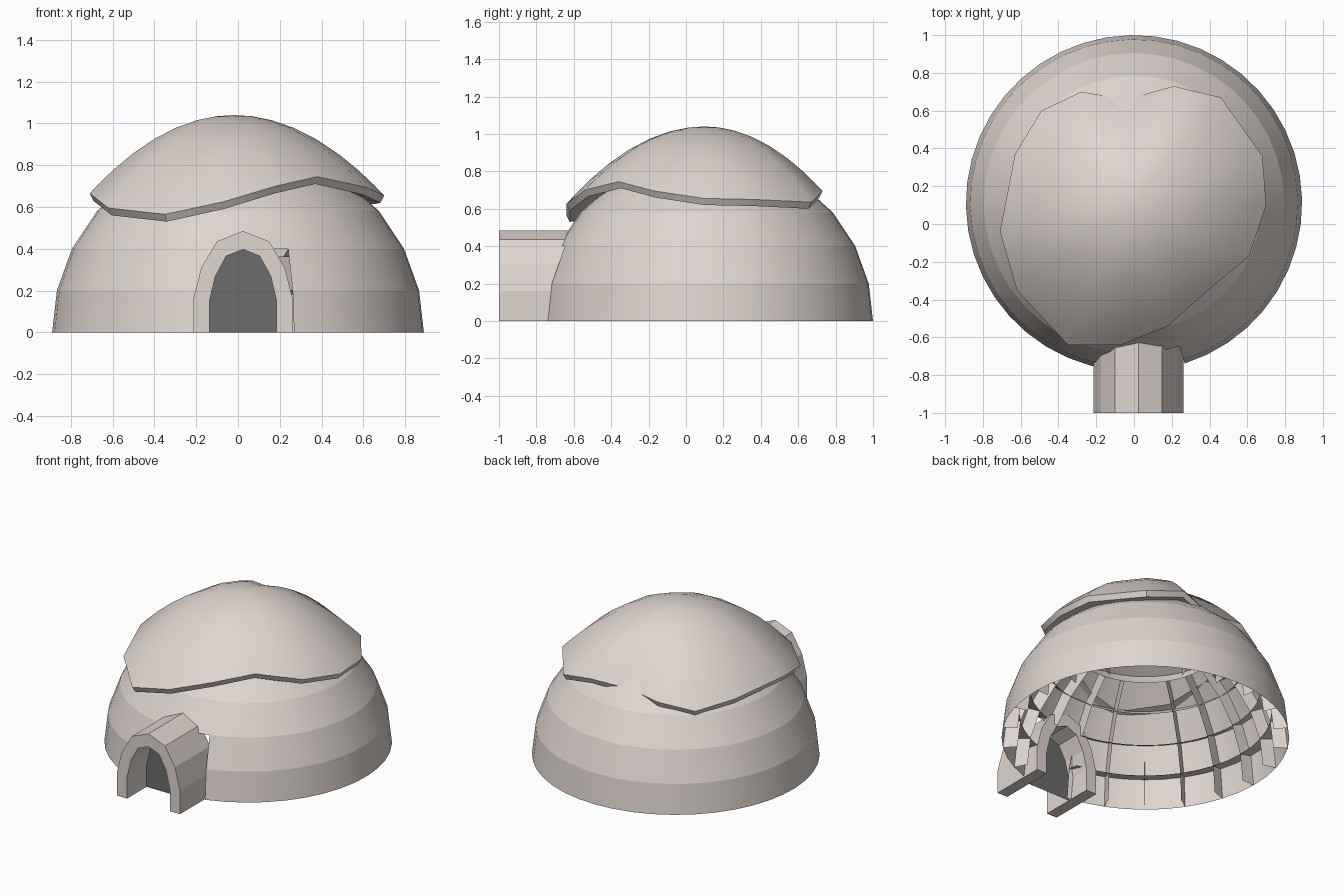
import bpy, bmesh, math
from mathutils import Vector

if "Cube" in bpy.data.objects:
    bpy.data.objects.remove(bpy.data.objects["Cube"])


def material(name, col):
    m = bpy.data.materials.new(name)
    m.diffuse_color = (*col, 1)
    m.use_nodes = True
    m.node_tree.nodes["Principled BSDF"].inputs["Base Color"].default_value = m.diffuse_color
    return m


SNOW = material("snow", (0.74, 0.67, 0.63))
DARK = material("dark_opening", (0.15, 0.15, 0.15))


def make(name, bm, mat, angle=None):
    me = bpy.data.meshes.new(name)
    bm.to_mesh(me)
    bm.free()
    me.materials.append(mat)
    ob = bpy.data.objects.new(name, me)
    bpy.context.collection.objects.link(ob)
    if angle:
        bpy.ops.object.select_all(action='DESELECT')
        bpy.context.view_layer.objects.active = ob
        ob.select_set(True)
        bpy.ops.object.shade_smooth_by_angle(angle=math.radians(angle))
    return ob


def face(bm, pts):
    return bm.faces.new([p if isinstance(p, bmesh.types.BMVert) else bm.verts.new(p) for p in pts])


# Dome: rows of blocks on a sphere, open below, with joint walls running inward
R, CY, N = 0.89, 0.11, 44
HEIGHTS = [0, 0.2, 0.4, 0.58, 0.73, 0.835, 0.885]
DOOR_X = 0.024


def dome_pt(i, z, depth=0.0):
    a = math.radians(91.2) - i * math.tau / N
    p = Vector((math.cos(a), math.sin(a), 0)) * math.sqrt(R * R - z * z)
    p.z = z
    p *= (R - depth) / R
    return p + Vector((0, CY, 0))


def in_door(i, row):
    p = dome_pt(i, 0)
    return row < 2 and p.y < 0 and abs(p.x - DOOR_X) < 0.19


for row, (z0, z1) in enumerate(zip(HEIGHTS, HEIGHTS[1:])):
    bm = bmesh.new()
    lo = [bm.verts.new(dome_pt(i, z0)) for i in range(N)]
    hi = [bm.verts.new(dome_pt(i, z1)) for i in range(N)]
    for i in range(N):
        j = (i + 1) % N
        if not in_door(i + 0.5, row):
            face(bm, [lo[j], lo[i], hi[i], hi[j]])
    if row == len(HEIGHTS) - 2:
        face(bm, hi[::-1])
    make(f"block_row_{row + 1}", bm, SNOW, 12)

bm = bmesh.new()
DEPTH = 0.09
for row, (z0, z1) in enumerate(zip(HEIGHTS[:4], HEIGHTS[1:5])):
    for i in range(1, N, 2):           # upright joints
        if not in_door(i, row):
            face(bm, [dome_pt(i, z0), dome_pt(i, z1), dome_pt(i, z1, DEPTH), dome_pt(i, z0, DEPTH)])
    for i in range(N):                 # level joints
        if not in_door(i + 0.5, row):
            face(bm, [dome_pt(i, z1), dome_pt(i + 1, z1), dome_pt(i + 1, z1, DEPTH), dome_pt(i, z1, DEPTH)])
make("block_joints", bm, SNOW)

# Snow cap: wavy rim, domed up to a crown
RIM = [(-.28, .70, .62), (-.04, .66, .63), (.21, .73, .66), (.46, .67, .60), (.68, .36, .615),
       (.70, .10, .62), (.61, -.17, .66), (.38, -.36, .71), (.18, -.54, .665), (-.07, -.64, .59),
       (-.35, -.64, .53), (-.62, -.35, .56), (-.71, -.04, .63), (-.63, .37, .61), (-.49, .60, .575)]
CROWN = Vector((-0.02, 0.10, 1.04))
bm = bmesh.new()
rings = []
for t in (0.12, 0.25, 0.4, 0.55, 0.7, 0.83, 0.93, 1.0):
    ring = []
    for x, y, z in RIM:
        p = CROWN.lerp(Vector((x, y, z)), t)
        p.z = CROWN.z - (CROWN.z - z - 0.035) * t ** 2
        ring.append(bm.verts.new(p))
    rings.append(ring)
for t, dz in ((0.975, 0.0), (0.8, 0.03)):      # lip and underside
    rings.append([bm.verts.new((CROWN.x + (x - CROWN.x) * t, CROWN.y + (y - CROWN.y) * t, z + dz))
                  for x, y, z in RIM])
top = bm.verts.new(CROWN)
n = len(RIM)
for k in range(n):
    j = (k + 1) % n
    face(bm, [top, rings[0][k], rings[0][j]])
    for a, b in zip(rings, rings[1:]):
        face(bm, [a[k], b[k], b[j], a[j]])
bmesh.ops.recalc_face_normals(bm, faces=bm.faces)
make("snow_cap", bm, SNOW, 40)

# Entrance tunnel: pointed arch of straight blocks
OUTER = [(.238, 0), (.238, .16), (.2, .31), (.125, .435), (0, .485)]
INNER = [(.161, 0), (.161, .15), (.132, .27), (.08, .365), (0, .397)]


def arch(half):
    return [(-x, z) for x, z in half] + [(x, z) for x, z in half[-2::-1]]


bm = bmesh.new()
Y0, Y1 = -1.0, -0.62
loops = [[bm.verts.new((DOOR_X + x, y, z)) for x, z in arch(half)]
         for half, y in ((OUTER, Y0), (OUTER, Y1), (INNER, Y1), (INNER, Y0))]
for a, b in zip(loops, loops[1:] + loops[:1]):
    for k in range(len(a) - 1):
        face(bm, [a[k], a[k + 1], b[k + 1], b[k]])
for k in (0, -1):
    face(bm, [lp[k] for lp in loops])
bmesh.ops.recalc_face_normals(bm, faces=bm.faces)
make("entrance_arch", bm, SNOW)

# Dark opening inside the tunnel
bm = bmesh.new()
face(bm, [(DOOR_X + x, -0.79, z) for x, z in arch(INNER)])
bmesh.ops.recalc_face_normals(bm, faces=bm.faces)
for f in bm.faces:
    f.normal_update()
    if f.normal.y > 0:
        f.normal_flip()
make("dark_doorway", bm, DARK)
